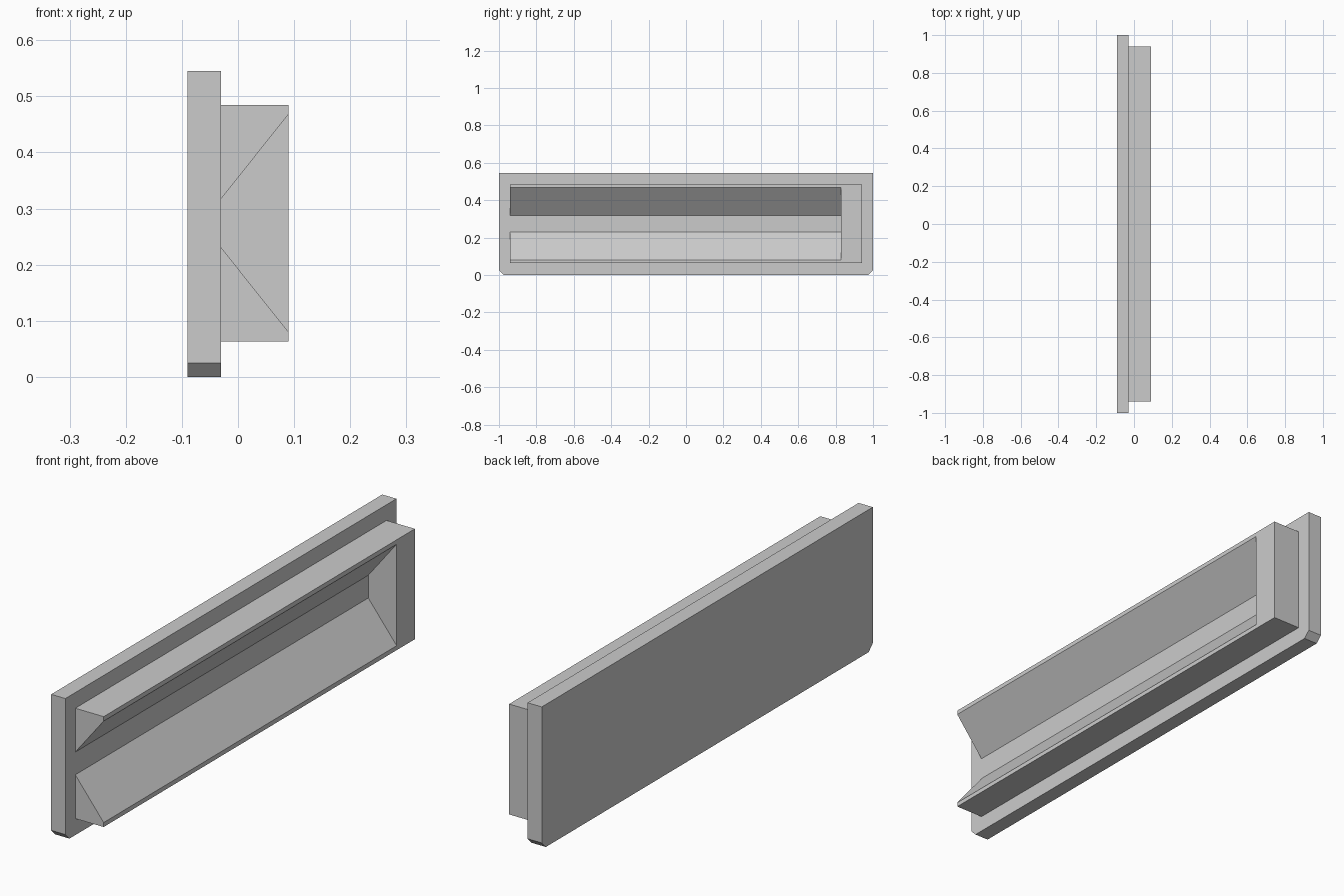
import bpy
import bmesh
from mathutils import Vector

cube = bpy.data.objects.get("Cube")
if cube:
    bpy.data.objects.remove(cube, do_unlink=True)

GREY = (0.6, 0.6, 0.6, 1.0)
grey = bpy.data.materials.new("plain grey")
grey.use_nodes = True
grey.diffuse_color = GREY
grey.node_tree.nodes["Principled BSDF"].inputs["Base Color"].default_value = GREY


def prism(name, profile, direction):
    """Extrude a closed 3D outline along a direction into a solid."""
    bm = bmesh.new()
    face = bm.faces.new([bm.verts.new(p) for p in profile])
    ext = bmesh.ops.extrude_face_region(bm, geom=[face], use_keep_orig=True)
    moved = [v for v in ext["geom"] if isinstance(v, bmesh.types.BMVert)]
    bmesh.ops.translate(bm, verts=moved, vec=Vector(direction))
    bmesh.ops.recalc_face_normals(bm, faces=bm.faces)
    mesh = bpy.data.meshes.new(name)
    bm.to_mesh(mesh)
    bm.free()
    mesh.materials.append(grey)
    obj = bpy.data.objects.new(name, mesh)
    bpy.context.collection.objects.link(obj)
    return obj


BACK, STEP, FACE = -0.09, -0.03, 0.09
HEIGHT, CHAMFER = 0.545, 0.025
MID = 0.274

# Back plate with chamfered lower corners
half = [(1 - CHAMFER, 0), (1, CHAMFER), (1, HEIGHT)]
outline = half + [(-y, z) for y, z in reversed(half)]
prism("back_plate", [(BACK, y, z) for y, z in outline], (STEP - BACK, 0, 0))

# Raised rail block
END, RISE = 0.94, 0.211
corners = [(STEP, -RISE), (FACE, -RISE), (FACE, RISE), (STEP, RISE)]
block = prism("rail_block", [(x, -END, MID + z) for x, z in corners], (0, 2 * END, 0))

# Flared channel, open at the front and closed at the back
NARROW, WIDE, OVER = 0.0435, 0.194, 0.01
flare = WIDE + OVER * (WIDE - NARROW) / (FACE - STEP)
side = [(STEP - OVER, NARROW), (STEP, NARROW), (FACE + OVER, flare)]
channel = side + [(x, -z) for x, z in reversed(side)]
cutter = prism("channel_cutter", [(x, -1, MID + z) for x, z in channel], (0, 1.83, 0))

cut = block.modifiers.new("channel", "BOOLEAN")
cut.operation = "DIFFERENCE"
cut.solver = "EXACT"
cut.object = cutter

# Apply the cut and discard the cutter
bpy.context.view_layer.update()
graph = bpy.context.evaluated_depsgraph_get()
carved = bpy.data.meshes.new_from_object(block.evaluated_get(graph))
block.modifiers.clear()
block.data = carved
bpy.data.objects.remove(cutter, do_unlink=True)
